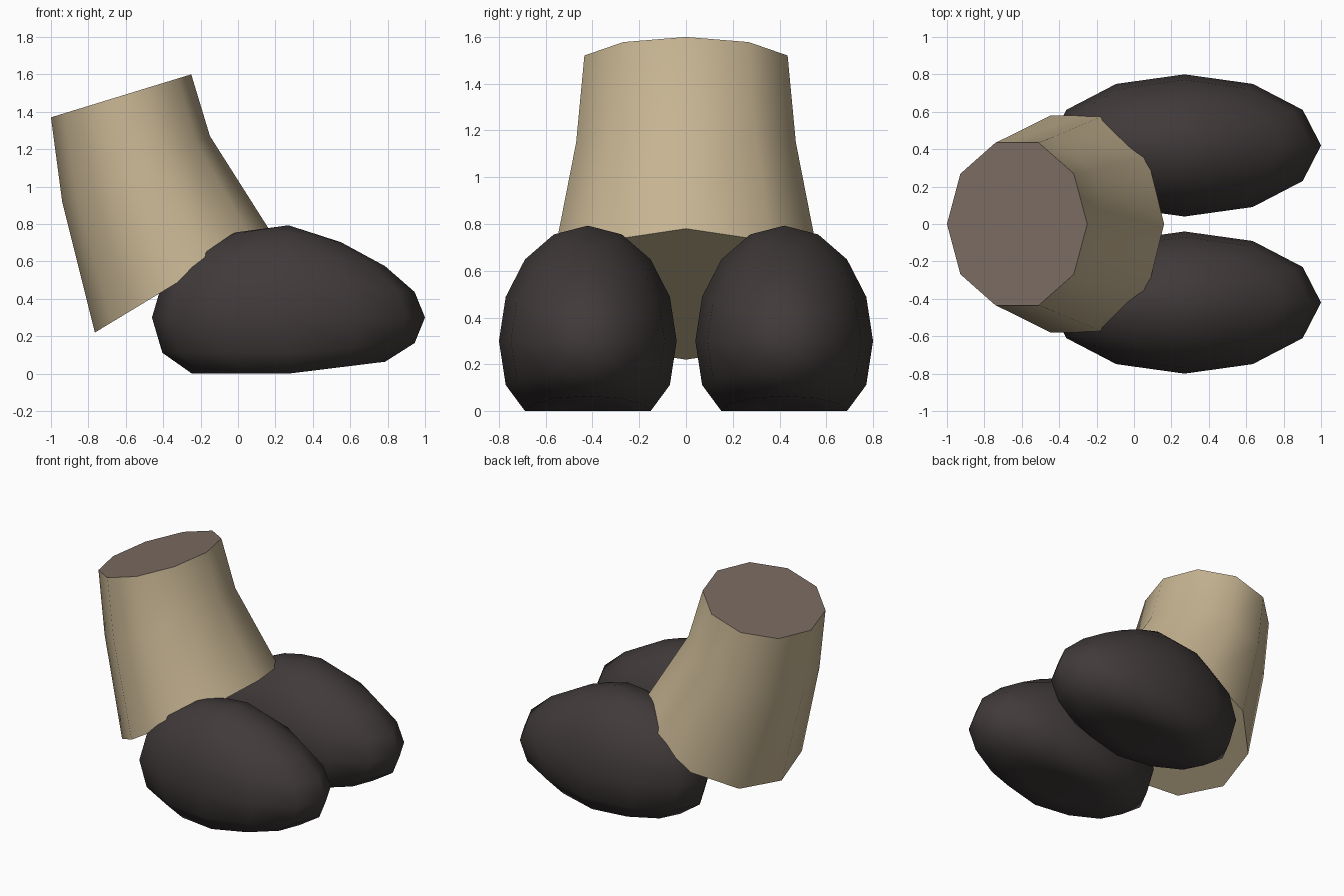
import bpy, bmesh, math

if "Cube" in bpy.data.objects:
    bpy.data.objects.remove(bpy.data.objects["Cube"])


def material(name, rgb):
    m = bpy.data.materials.new(name)
    m.diffuse_color = (*rgb, 1)
    m.use_nodes = True
    m.node_tree.nodes["Principled BSDF"].inputs["Base Color"].default_value = m.diffuse_color
    return m


TAN = material("tan cloth", (0.565, 0.456, 0.287))
BROWN = material("grey brown top", (0.195, 0.147, 0.120))
DARK = material("dark shoe", (0.052, 0.042, 0.042))


def add_object(name, bm, mats, angle):
    bmesh.ops.recalc_face_normals(bm, faces=bm.faces)
    me = bpy.data.meshes.new(name)
    bm.to_mesh(me)
    bm.free()
    for m in mats:
        me.materials.append(m)
    ob = bpy.data.objects.new(name, me)
    bpy.context.collection.objects.link(ob)
    bpy.ops.object.select_all(action='DESELECT')
    ob.select_set(True)
    bpy.context.view_layer.objects.active = ob
    bpy.ops.object.shade_smooth_by_angle(angle=math.radians(angle))
    return ob


# Trouser leg: three tilted ten-sided rings, flaring to the bottom
# (centre x, centre z, half length x, half rise z, half width y)
RINGS = [(-0.302, 0.50, 0.463, 0.28, 0.61),
         (-0.545, 1.095, 0.395, 0.175, 0.494),
         (-0.625, 1.485, 0.375, 0.115, 0.457)]
N = 10
bm = bmesh.new()
loops = []
for cx, cz, rx, rz, ry in RINGS:
    loop = []
    for i in range(N):
        a = 2 * math.pi * i / N
        c, s = math.cos(a), math.sin(a)
        loop.append(bm.verts.new((cx + rx * c, ry * s, cz + rz * c)))
    loops.append(loop)
for lo, hi in zip(loops, loops[1:]):
    for i in range(N):
        j = (i + 1) % N
        bm.faces.new((lo[i], lo[j], hi[j], hi[i]))
bm.faces.new(loops[0])
bm.faces.new(loops[-1]).material_index = 1
add_object("trouser_leg", bm, [TAN, BROWN], 60)

# Shoes: flat-soled ellipsoids whose toe end tapers in height
for side, name in ((1, "back_shoe"), (-1, "front_shoe")):
    bm = bmesh.new()
    bmesh.ops.create_uvsphere(bm, u_segments=12, v_segments=8, radius=1)
    for v in bm.verts:
        x, y, z = v.co
        z = max(z * 0.493, -0.30) * (1 - 0.3 * max(x, 0))
        v.co = (0.27 + 0.73 * x, side * 0.42 + 0.38 * y, 0.30 + z)
    add_object(name, bm, [DARK], 80)
